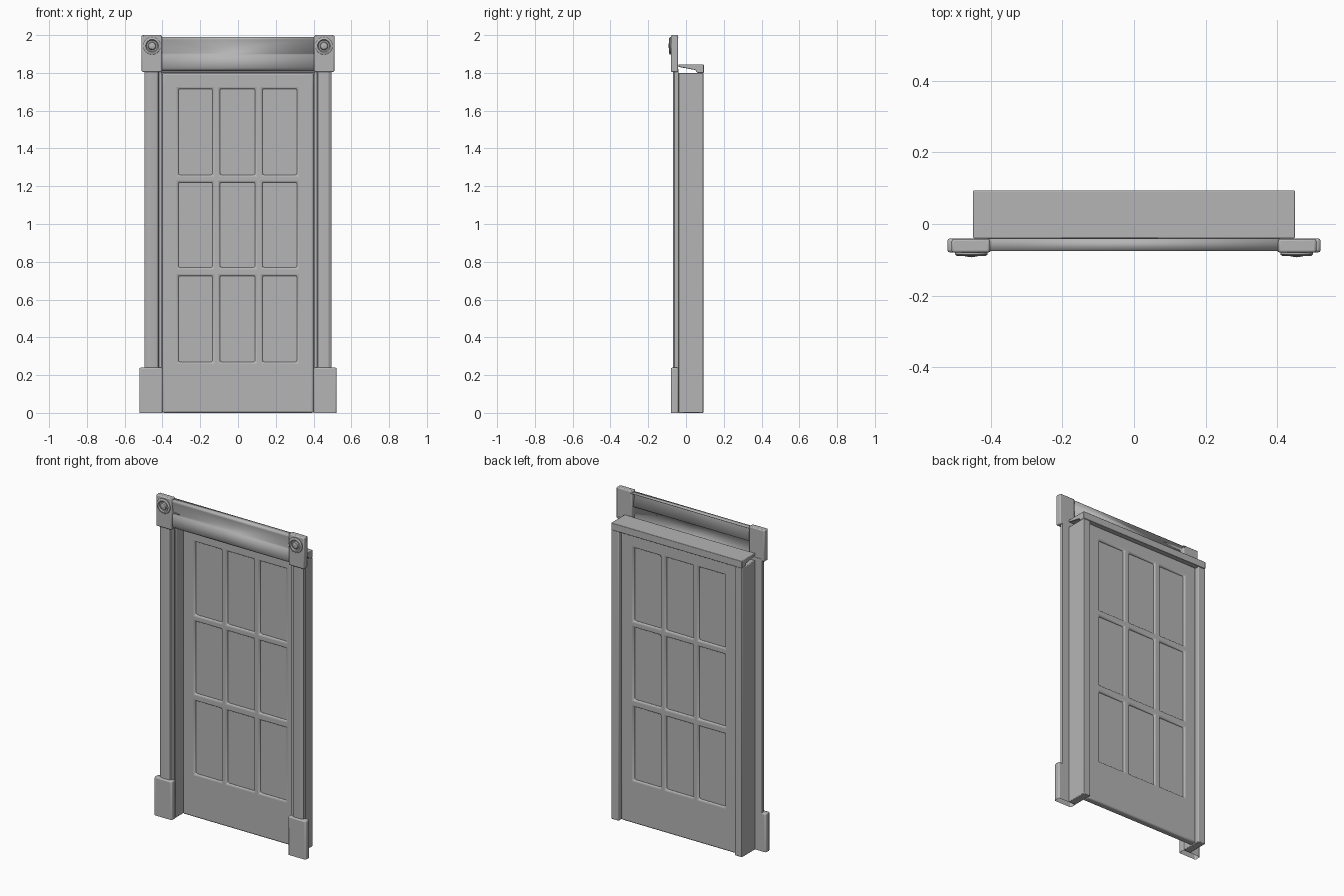
import bpy, bmesh, math
from mathutils import Matrix

cube = bpy.data.objects.get("Cube")
if cube:
    bpy.data.objects.remove(cube, do_unlink=True)

grey = bpy.data.materials.new("painted grey")
grey.use_nodes = True
COLOUR = (0.46, 0.46, 0.46, 1)
grey.diffuse_color = COLOUR
grey.node_tree.nodes["Principled BSDF"].inputs["Base Color"].default_value = COLOUR


def finish(name, bm, bevel=0.0, segments=2, angle=25):
    """Turn a bmesh into a smooth shaded object with optional rounded edges."""
    bmesh.ops.recalc_face_normals(bm, faces=bm.faces)
    mesh = bpy.data.meshes.new(name)
    bm.to_mesh(mesh)
    bm.free()
    mesh.materials.append(grey)
    obj = bpy.data.objects.new(name, mesh)
    bpy.context.collection.objects.link(obj)
    if bevel:
        mod = obj.modifiers.new("rounded edges", "BEVEL")
        mod.width, mod.segments = bevel, segments
        mod.limit_method = "ANGLE"
    bpy.ops.object.select_all(action="DESELECT")
    obj.select_set(True)
    bpy.context.view_layer.objects.active = obj
    bpy.ops.object.shade_smooth_by_angle(angle=math.radians(angle))
    return obj


def box(name, x, y, z, bevel=0.0, open_bottom=False):
    bm = bmesh.new()
    bmesh.ops.create_cube(bm, size=1)
    for v in bm.verts:
        v.co = [lo + (hi - lo) * (c + 0.5) for c, (lo, hi) in zip(v.co, (x, y, z))]
    if open_bottom:
        base = [f for f in bm.faces if f.calc_center_median().z < z[0] + 0.001]
        bmesh.ops.delete(bm, geom=base, context="FACES_ONLY")
    return finish(name, bm, bevel)


def extrude(name, points, offset, bevel=0.0, closed=True):
    """Sweep a profile of 3D points along an offset vector."""
    bm = bmesh.new()
    verts = [bm.verts.new(p) for p in points]
    if closed:
        geom = [bm.faces.new(verts)]
        new = bmesh.ops.extrude_face_region(bm, geom=geom, use_keep_orig=True)
    else:
        geom = [bm.edges.new(pair) for pair in zip(verts, verts[1:])]
        new = bmesh.ops.extrude_edge_only(bm, edges=geom)
    moved = [g for g in new["geom"] if isinstance(g, bmesh.types.BMVert)]
    bmesh.ops.translate(bm, verts=moved, vec=offset)
    return finish(name, bm, bevel)


# Door leaf: a grid of stiles and rails with nine openings
xs = [-0.40, -0.315, -0.135, -0.095, 0.09, 0.13, 0.312, 0.40]
zs = [0.0, 0.27, 0.725, 0.77, 1.22, 1.26, 1.715, 1.80]
FRONT, BACK = 0.026, 0.07
bm = bmesh.new()
grid = [[bm.verts.new((x, FRONT, z)) for z in zs] for x in xs]
for i in range(7):
    for j in range(7):
        if not (i % 2 and j % 2):
            bm.faces.new((grid[i][j], grid[i + 1][j], grid[i + 1][j + 1], grid[i][j + 1]))
solid = bmesh.ops.extrude_face_region(bm, geom=bm.faces[:], use_keep_orig=True)
moved = [g for g in solid["geom"] if isinstance(g, bmesh.types.BMVert)]
bmesh.ops.translate(bm, verts=moved, vec=(0, BACK - FRONT, 0))
finish("door_leaf", bm, 0.010, 3)

# Nine panes set inside the openings
for i in (1, 3, 5):
    for j in (1, 3, 5):
        box(f"pane_{i // 2 + 1}_{j // 2 + 1}", (xs[i], xs[i + 1]),
            (FRONT + 0.012, BACK - 0.012), (zs[j], zs[j + 1]))

# Head of the door frame, with a deeper lip at the back
head = [(-0.04, 1.845), (0.094, 1.845), (0.094, 1.80), (0.06, 1.80), (0.05, 1.815), (-0.04, 1.832)]
extrude("frame_head", [(-0.45, y, z) for y, z in head], (0.90, 0, 0), 0.003)

# Head casing: a thin moulded sheet, hollow at the back
casing = [(-0.04, 1.988), (-0.074, 1.988), (-0.074, 1.976), (-0.056, 1.902), (-0.069, 1.896),
          (-0.069, 1.826), (-0.056, 1.812), (-0.04, 1.812)]
sheet = extrude("head_casing", [(-0.41, y, z) for y, z in casing], (0.82, 0, 0), closed=False)
mod = sheet.modifiers.new("thickness", "SOLIDIFY")
mod.thickness, mod.offset = 0.003, 0

for side, s in (("left", 1), ("right", -1)):
    def span(a, b):
        return tuple(sorted((s * a, s * b)))

    # Side of the door frame
    box(f"{side}_jamb", span(0.40, 0.45), (-0.04, 0.092), (0, 1.80), 0.004)

    # Side casing with a stepped inner edge
    section = [(0.405, -0.04), (0.405, -0.052), (0.418, -0.052), (0.424, -0.066),
               (0.435, -0.070), (0.48, -0.070), (0.495, -0.060), (0.495, -0.04)]
    extrude(f"{side}_casing", [(s * x, y, 0.2) for x, y in section], (0, 0, 1.62))

    # Plinth and corner block
    box(f"{side}_plinth", span(0.40, 0.522), (-0.08, -0.04), (0, 0.24), 0.008, True)
    box(f"{side}_corner_block", span(0.403, 0.51), (-0.08, -0.042), (1.805, 2.0), 0.006)

    # Turned rosette
    bm = bmesh.new()
    turned = [(0.046, 0), (0.046, 0.006), (0.041, 0.010), (0.034, 0.010), (0.029, 0.003),
              (0.022, 0.003), (0.018, 0.011), (0.009, 0.013), (0, 0.014)]
    verts = [bm.verts.new((r, 0, h)) for r, h in turned]
    edges = [bm.edges.new(pair) for pair in zip(verts, verts[1:])]
    bmesh.ops.spin(bm, geom=verts + edges, axis=(0, 0, 1), cent=(0, 0, 0),
                   angle=math.tau, steps=24, use_duplicate=False)
    bmesh.ops.remove_doubles(bm, verts=bm.verts, dist=0.0005)
    place = Matrix.Translation((s * 0.455, -0.079, 1.943)) @ Matrix.Rotation(math.pi / 2, 4, "X")
    bmesh.ops.transform(bm, matrix=place, verts=bm.verts)
    finish(f"{side}_rosette", bm, angle=40)
